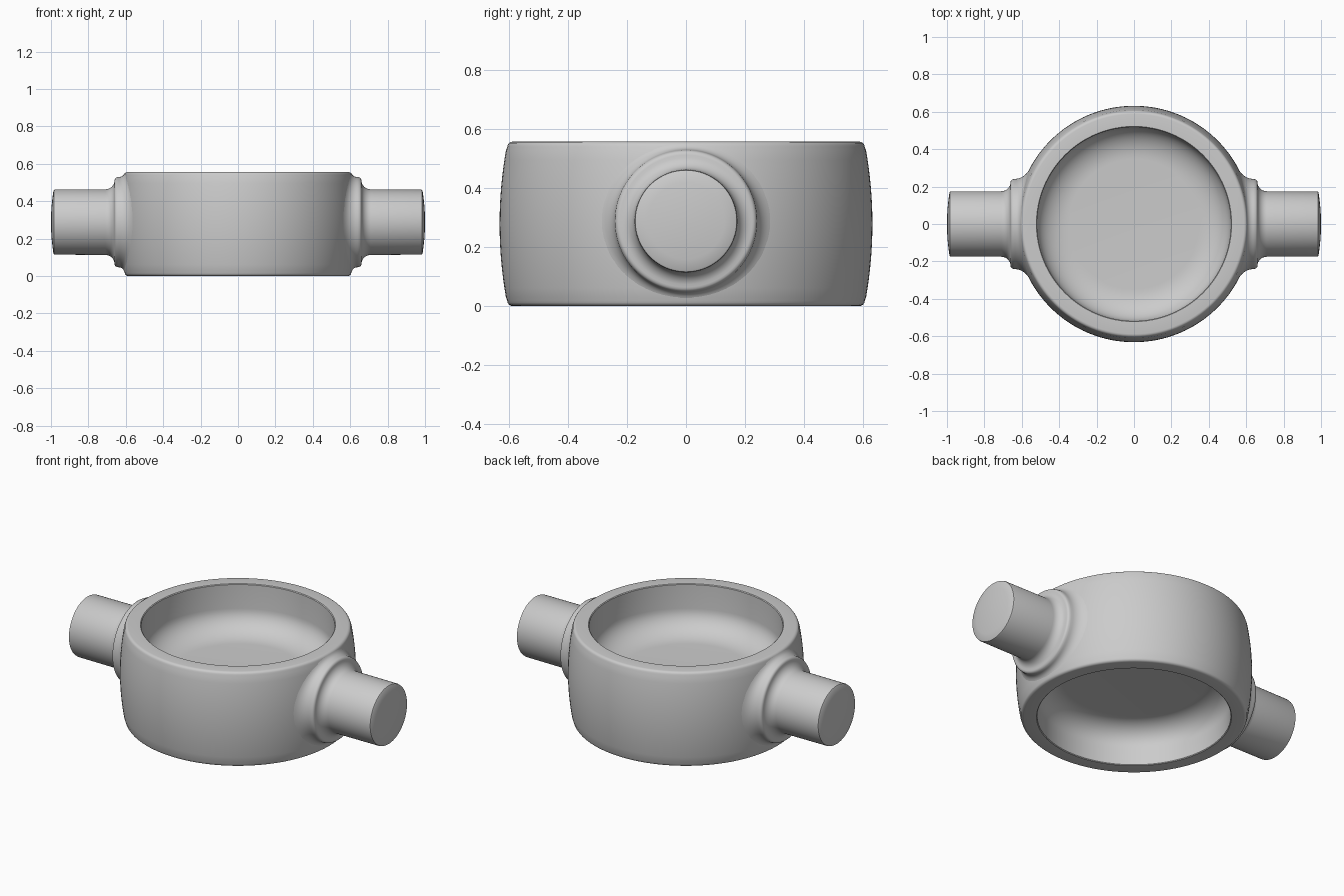
import bpy, bmesh
from math import sin, cos, pi, sqrt

if "Cube" in bpy.data.objects:
    bpy.data.objects.remove(bpy.data.objects["Cube"])

H, MID, AXIS = 0.557, 0.2785, 0.288   # ring height, ring middle, trunnion axis height
SEG = 128


def barrel(z):
    """Outer radius of the ring at height z."""
    return 0.632 - 0.027 * ((z - MID) / MID) ** 2


def finish(name, bm):
    bmesh.ops.recalc_face_normals(bm, faces=bm.faces)
    me = bpy.data.meshes.new(name)
    bm.to_mesh(me)
    bm.free()
    ob = bpy.data.objects.new(name, me)
    bpy.context.collection.objects.link(ob)
    bpy.ops.object.select_all(action='DESELECT')
    ob.select_set(True)
    bpy.context.view_layer.objects.active = ob
    bpy.ops.object.shade_smooth_by_angle(angle=0.7)


def loft(bm, rings):
    """Join rings of points with quads."""
    rows = [[bm.verts.new(p) for p in ring] for ring in rings]
    for a, b in zip(rows, rows[1:]):
        for i in range(SEG):
            j = (i + 1) % SEG
            bm.faces.new((a[i], a[j], b[j], b[i]))
    return rows


angles = [2 * pi * i / SEG for i in range(SEG)]
RI = 0.518


# Ring with a web across the middle, dished with a fillet on both sides
def half(depth, fr, fz):
    """Profile from web to rim: (radius, distance below the rim plane)."""
    pts = [(RI - fr + fr * sin(pi / 2 * i / 12), depth - fz * (1 - cos(pi / 2 * i / 12)))
           for i in range(13)]
    pts += [(RI, 0.004), (RI + 0.004, 0), (0.588, 0)]
    pts += [(0.588 + 0.018 * sin(a), 0.018 * (1 - cos(a)))
            for a in (pi / 8, pi / 4, 3 * pi / 8, pi / 2)]
    return pts


top = [(r, H - d) for r, d in half(0.275, 0.17, 0.13)]
bottom = [(r, d) for r, d in reversed(half(0.23, 0.13, 0.12))]
side = [(barrel(z), z) for z in [H - 0.03 - (H - 0.06) * i / 16 for i in range(17)]]
bm = bmesh.new()
rows = loft(bm, [[(r * cos(t), r * sin(t), z) for t in angles]
                 for r, z in top + side + bottom])
bm.faces.new(rows[0])
bm.faces.new(rows[-1])
finish("ring_body", bm)


# Trunnion: flare blended onto the ring, collar, fillet and pin
def flare_point(t, s):
    r0, w = 0.238, 0.024 + 0.028 * cos(t) ** 2

    def surf(r):
        y, z = r * cos(t), AXIS + r * sin(t)
        return sqrt(barrel(z) ** 2 - y * y)
    pts = ((surf(r0 + w) - 0.001, r0 + w), (surf(r0) + 0.004, r0 + 0.004), (0.64, r0 + 0.003))
    k = ((1 - s) ** 2, 2 * s * (1 - s), s * s)
    return [sum(k[i] * pts[i][c] for i in range(3)) for c in (0, 1)]


def trunnion(name, sign):
    def ring(x, r, t):
        return (sign * x, r * cos(t), AXIS + r * sin(t))
    rings = [[ring(*flare_point(t, i / 8), t) for t in angles] for i in range(9)]
    prof = [(0.66 - 0.016 * (1 - sin(a)), 0.224 + 0.016 * cos(a))
            for a in (pi / 8, pi / 4, 3 * pi / 8, pi / 2)]
    for i in range(1, 9):
        a = pi / 2 * i / 8
        prof.append((0.71 - 0.05 * cos(a), 0.224 - 0.049 * sin(a)))
    prof += [(0.977, 0.174), (0.984, 0.172), (0.987, 0.167)]
    prof += [(1 - 0.013 * (r / 0.167) ** 2, r) for r in (0.13, 0.09, 0.05, 0.01)]
    rings += [[ring(x, r, t) for t in angles] for x, r in prof]
    bm = bmesh.new()
    rows = loft(bm, rings)
    bm.faces.new(rows[-1])
    finish(name, bm)


trunnion("right_trunnion", 1)
trunnion("left_trunnion", -1)
